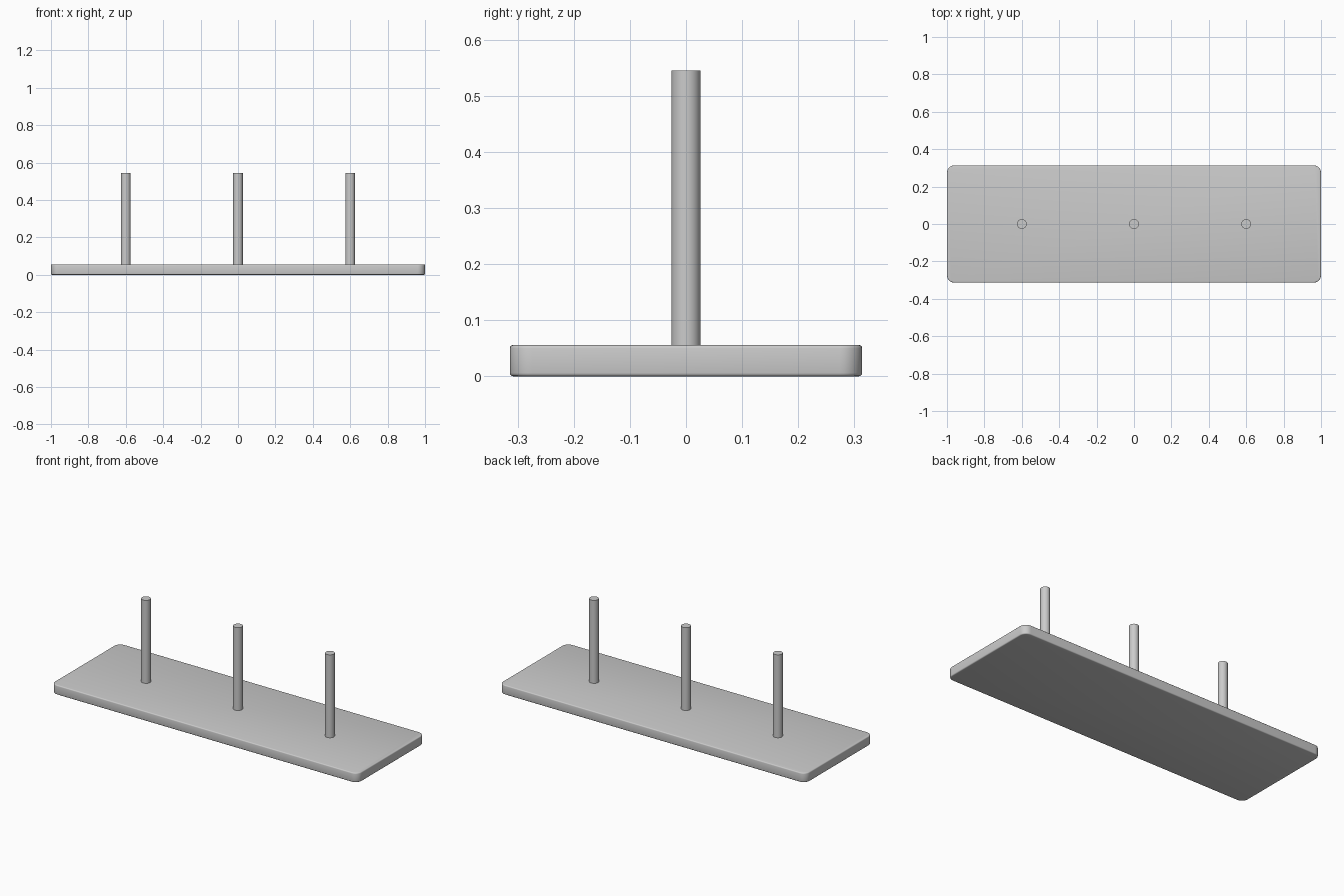
import bpy, bmesh, math

if "Cube" in bpy.data.objects:
    bpy.data.objects.remove(bpy.data.objects["Cube"])

LENGTH, DEPTH, THICK = 2.0, 0.628, 0.056
PEG_R, PEG_TOP = 0.026, 0.545


def finish(bm, name, location=(0, 0, 0)):
    mesh = bpy.data.meshes.new(name)
    bm.to_mesh(mesh)
    bm.free()
    obj = bpy.data.objects.new(name, mesh)
    obj.location = location
    bpy.context.collection.objects.link(obj)
    bpy.ops.object.select_all(action='DESELECT')
    obj.select_set(True)
    bpy.context.view_layer.objects.active = obj
    bpy.ops.object.shade_smooth_by_angle(angle=math.radians(35))
    return obj


# Base board: rounded plan corners, then softly eased top and bottom rims
bm = bmesh.new()
bmesh.ops.create_cube(bm, size=1)
bmesh.ops.scale(bm, vec=(LENGTH, DEPTH, THICK), verts=bm.verts)
bmesh.ops.translate(bm, vec=(0, 0, THICK / 2), verts=bm.verts)
upright = [e for e in bm.edges if abs(e.verts[0].co.z - e.verts[1].co.z) > 0.01]
bmesh.ops.bevel(bm, geom=upright, offset=0.04, segments=8, profile=0.5,
                affect='EDGES')
rims = [e for e in bm.edges if abs(e.verts[0].co.z - e.verts[1].co.z) < 0.001]
bmesh.ops.bevel(bm, geom=rims, offset=0.006, segments=3, profile=0.5,
                affect='EDGES')
finish(bm, "base_board")

# Three upright pegs, seated slightly into the board
for name, x in (("left_peg", -0.6), ("middle_peg", 0.0), ("right_peg", 0.6)):
    bottom = THICK - 0.01
    bm = bmesh.new()
    bmesh.ops.create_cone(bm, cap_ends=True, segments=32, radius1=PEG_R,
                          radius2=PEG_R, depth=PEG_TOP - bottom)
    finish(bm, name, (x, 0, (PEG_TOP + bottom) / 2))
